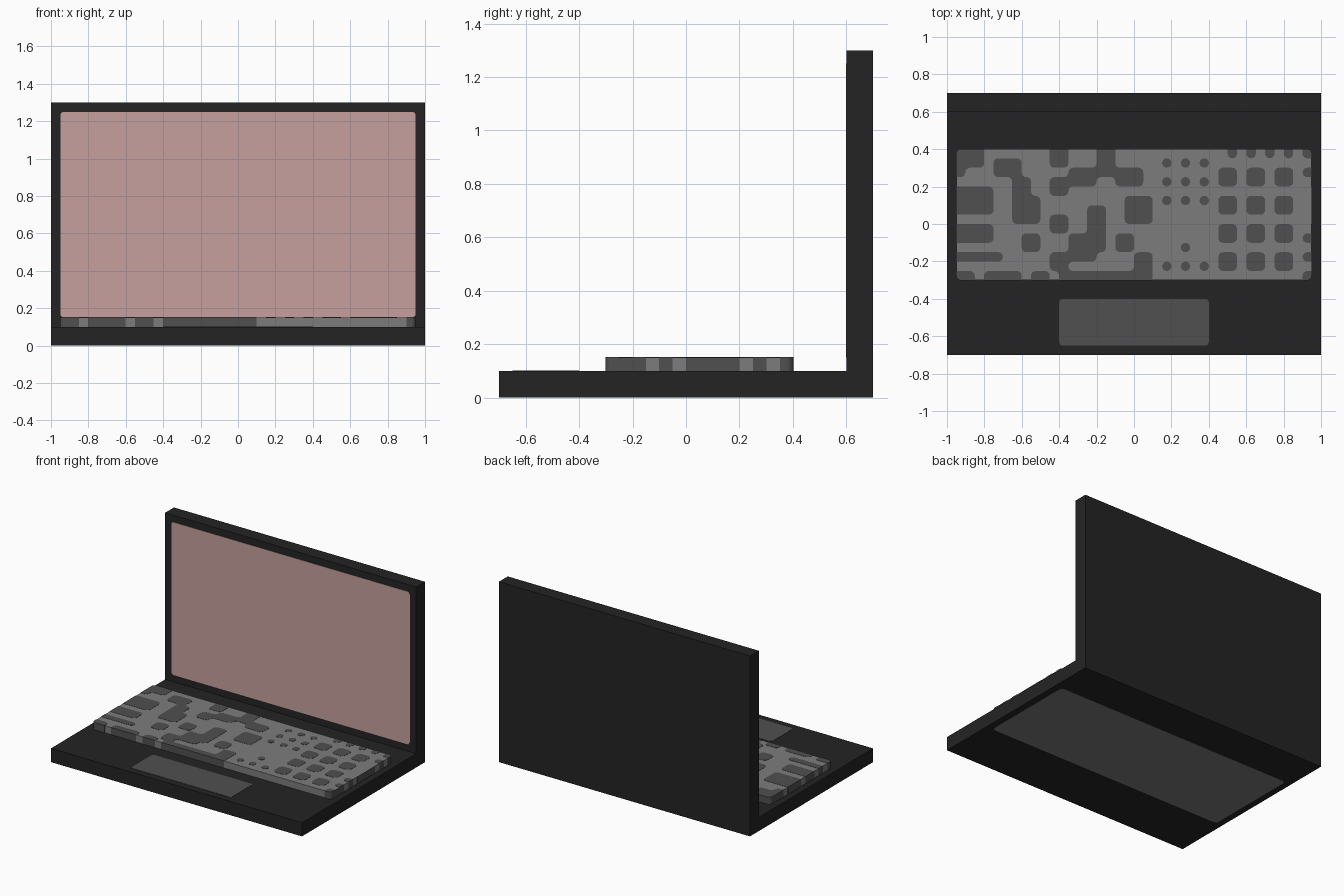
import bpy
import bmesh
import math
from mathutils import Vector

cube = bpy.data.objects.get("Cube")
if cube:
    bpy.data.objects.remove(cube, do_unlink=True)


def material(name, rgb):
    m = bpy.data.materials.new(name)
    m.use_nodes = True
    m.diffuse_color = (*rgb, 1)
    bsdf = m.node_tree.nodes["Principled BSDF"]
    bsdf.inputs["Base Color"].default_value = (*rgb, 1)
    bsdf.inputs["Roughness"].default_value = 0.8
    return m


BLACK = material("black casing", (0.0176, 0.0176, 0.0176))
LIGHT = material("light grey", (0.202, 0.202, 0.202))
DARK = material("dark grey", (0.08, 0.08, 0.08))
PINK = material("dusty pink", (0.565, 0.352, 0.342))


def prism(name, outlines, z0, z1, mat):
    """Extrude flat outlines between two heights."""
    bm = bmesh.new()
    for pts in outlines:
        face = bm.faces.new([bm.verts.new((p[0], p[1], z0)) for p in pts])
        ext = bmesh.ops.extrude_face_region(bm, geom=[face], use_keep_orig=True)
        for v in ext["geom"]:
            if isinstance(v, bmesh.types.BMVert):
                v.co.z = z1
    bmesh.ops.recalc_face_normals(bm, faces=bm.faces[:])
    mesh = bpy.data.meshes.new(name)
    bm.to_mesh(mesh)
    bm.free()
    mesh.materials.append(mat)
    obj = bpy.data.objects.new(name, mesh)
    bpy.context.collection.objects.link(obj)
    return obj


def rect(x0, x1, y0, y1):
    return [Vector(p) for p in ((x0, y0), (x1, y0), (x1, y1), (x0, y1))]


def rounded(corners, r, keep=lambda c: False, steps=4):
    """Replace each corner with a quarter arc unless keep(corner)."""
    pts = []
    n = len(corners)
    for i, c in enumerate(corners):
        if keep(c):
            new = [c]
        else:
            a = (corners[i - 1] - c).normalized()
            b = (corners[(i + 1) % n] - c).normalized()
            mid = c + (a + b) * r
            angles = [math.pi / 2 * k / steps for k in range(steps + 1)]
            new = [mid - (b * math.cos(t) + a * math.sin(t)) * r for t in angles]
        for p in new:
            if not pts or (p - pts[-1]).length > 1e-4:
                pts.append(p)
    if (pts[0] - pts[-1]).length < 1e-4:
        pts.pop()
    return pts


# Casing
prism("base", [rect(-1, 1, -0.7, 0.7)], 0.001, 0.1, BLACK)
prism("lid", [rect(-1, 1, 0.6, 0.7)], 0.1, 1.3, BLACK)

# Screen, touchpad and underside panel
screen = prism("screen", [rounded(rect(-0.95, 0.95, 0.15, 1.25), 0.02)], -0.601, -0.598, PINK)
screen.rotation_euler.x = math.pi / 2
prism("touchpad", [rounded(rect(-0.4, 0.4, -0.65, -0.4), 0.02)], 0.099, 0.102, DARK)
KEYBOARD = rounded(rect(-0.95, 0.95, -0.3, 0.4), 0.025)
prism("underside_panel", [KEYBOARD], 0, 0.003, LIGHT)

# Keyboard slab
prism("keyboard", [KEYBOARD], 0.099, 0.15, LIGHT)

# Dark patches on a grid of 0.05 cells: column, row, width, height
CELL, COLS, ROWS = 0.05, 38, 14
patches = [
    (0, 12, 3, 2), (0, 11, 1, 1), (0, 7, 4, 3), (0, 4, 4, 2), (0, 2, 5, 1),
    (0, 0, 2, 1), (3, 0, 4, 1), (8, 0, 2, 1), (4, 11, 3, 2), (6, 9, 2, 2),
    (6, 6, 3, 3), (7, 3, 2, 2), (10, 12, 2, 2), (10, 9, 2, 2), (10, 5, 2, 2),
    (12, 10, 3, 2), (15, 11, 2, 3), (17, 10, 3, 2), (18, 6, 3, 3), (14, 5, 2, 3),
    (12, 3, 4, 2), (17, 3, 2, 2), (19, 0, 2, 3), (12, 2, 3, 1), (10, 1, 2, 2),
    (11, 0, 8, 1),
]
patches += [(c, r, 2, 2) for c in (28, 31, 34) for r in (10, 7, 4, 1)]   # square keys
patches += [(c, r, 1, 1) for c in (22, 24, 26) for r in (12, 10, 8, 1)]  # dots
patches += [(24, 3, 1, 1)]
patches += [(c, 13, 1, 1) for c in (29, 31, 33, 35)]                     # back edge
patches += [(37, r, 1, 1) for r in (0, 2, 4, 11, 13)]                    # side edge

cells = {(c + i, r + j) for c, r, w, h in patches for i in range(w) for j in range(h)}


def trace(cells):
    """Walk the borders of the filled cells, returning corner loops."""
    edges = {}
    for c, r in cells:
        ring = [(c, r), (c + 1, r), (c + 1, r + 1), (c, r + 1)]
        sides = [(c, r - 1), (c + 1, r), (c, r + 1), (c - 1, r)]
        for i, side in enumerate(sides):
            if side not in cells:
                edges.setdefault(ring[i], []).append(ring[(i + 1) % 4])
    loops = []
    while edges:
        start = next(iter(edges))
        loop, cur, d = [], start, (0, 0)
        while cur in edges:
            # Prefer a left turn where two patches touch at a corner
            outs = edges[cur]
            nxt = max(outs, key=lambda e: d[0] * (e[1] - cur[1]) - d[1] * (e[0] - cur[0]))
            outs.remove(nxt)
            if not outs:
                del edges[cur]
            d = (nxt[0] - cur[0], nxt[1] - cur[1])
            loop.append(cur)
            cur = nxt
            if cur == start:
                break
        n = len(loop)
        loops.append([p for i, p in enumerate(loop)
                      if not (loop[i - 1][0] == p[0] == loop[(i + 1) % n][0]
                              or loop[i - 1][1] == p[1] == loop[(i + 1) % n][1])])
    return loops


def on_border(p):
    """True on the slab's straight edges, false at its rounded corners."""
    side = abs(abs(p.x) - 0.95) < 1e-4
    end = abs(abs(p.y - 0.05) - 0.35) < 1e-4
    return side != end


outlines = []
for loop in trace(cells):
    pts = [Vector((-0.95 + c * CELL, -0.3 + r * CELL)) for c, r in loop]
    pts = rounded(pts, CELL / 2, on_border)
    # Stand slightly proud of the slab's sides
    outlines.append([Vector((p.x * 1.0015, 0.05 + (p.y - 0.05) * 1.004)) for p in pts])
prism("keyboard_dark_patches", outlines, 0.099, 0.1515, DARK)

# Extra dark bands on the slab's left side
prism("keyboard_side_bands", [rect(0.949, 0.9515, 0, 0.2), rect(0.949, 0.9515, -0.27, -0.15)],
      0.099, 0.15, DARK)
